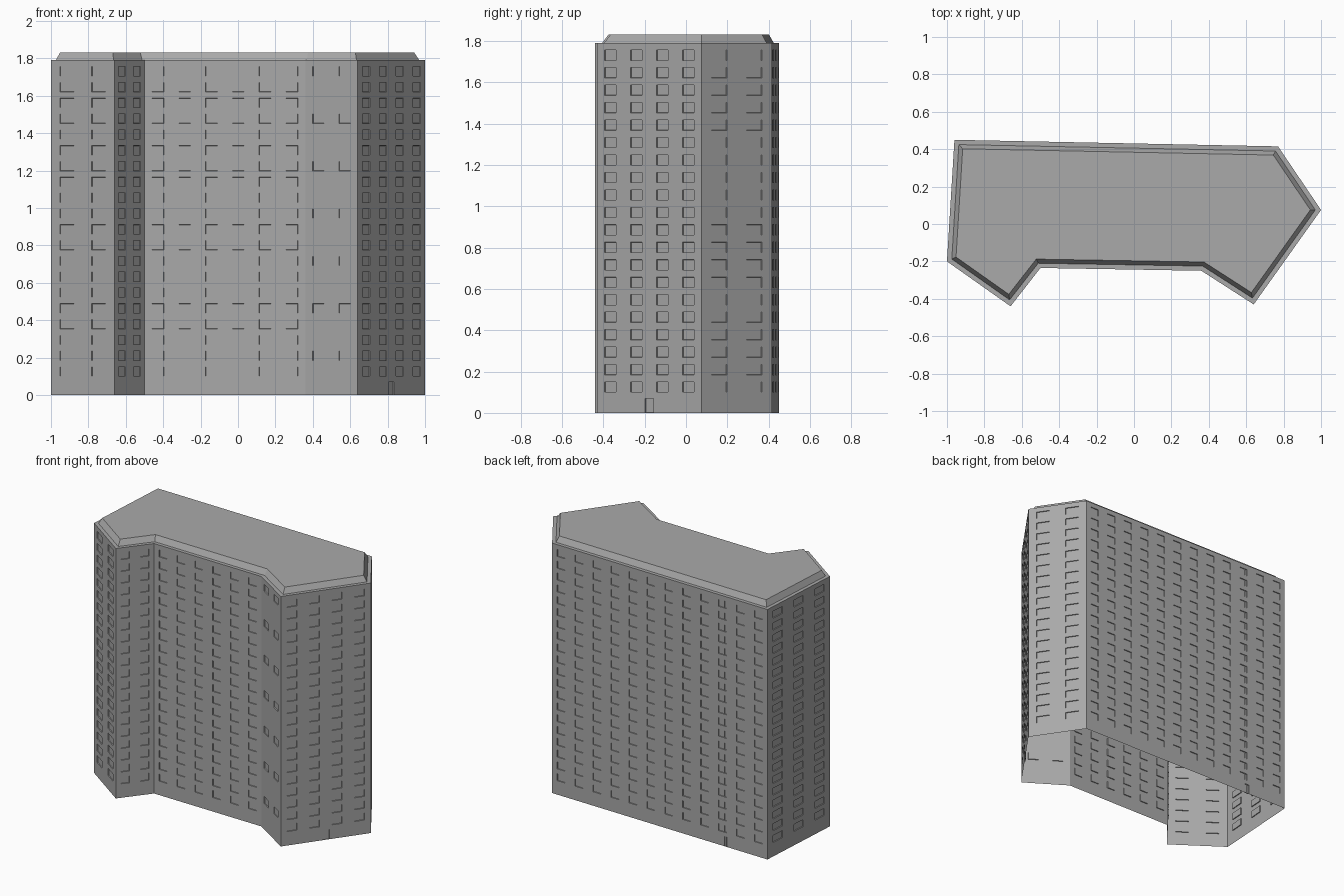
import bpy
import bmesh
from mathutils import Vector

cube = bpy.data.objects.get("Cube")
if cube:
    bpy.data.objects.remove(cube)

grey = bpy.data.materials.new("concrete_grey")
grey.use_nodes = True
grey.diffuse_color = (0.40, 0.40, 0.40, 1)
grey.node_tree.nodes["Principled BSDF"].inputs["Base Color"].default_value = (0.40, 0.40, 0.40, 1)

WALL_TOP = 1.79
FLOORS = 20
FLOOR_START, FLOOR_STEP, WINDOW_HEIGHT = 0.1, 0.0845, 0.05
DOOR_HEIGHT = 0.07

# Plan of the block, counter-clockwise from the left front wing
PLAN = [Vector(p) for p in (
    (-1, -0.2), (-0.66, -0.44), (-0.5, -0.235), (0.36, -0.25),
    (0.64, -0.43), (1, 0.075), (0.77, 0.415), (-0.96, 0.45))]

# Wall name, window columns, floors between window rows, door span along wall
WALLS = [
    ("wing_a_outer_wall", 2, 1, None),
    ("wing_a_inner_wall", 2, 1, None),
    ("front_wall", 6, 1, None),
    ("wing_b_inner_wall", 2, 3, None),
    ("wing_b_outer_wall", 4, 1, (0.46, 0.54)),
    ("back_corner_wall", 2, 1, None),
    ("back_wall", 12, 1, (0.80, 0.82)),
    ("end_wall", 3, 1, None),
]


def finish(name, bm):
    mesh = bpy.data.meshes.new(name)
    bm.to_mesh(mesh)
    bm.free()
    mesh.materials.append(grey)
    obj = bpy.data.objects.new(name, mesh)
    bpy.context.collection.objects.link(obj)
    return obj


def build_wall(name, start, end, columns, every, door):
    """A wall panel with shallow recessed windows and an optional door."""
    windows = [((c + 0.28) / columns, (c + 0.72) / columns) for c in range(columns)]
    rows = [(FLOOR_START + FLOOR_STEP * f, FLOOR_START + FLOOR_STEP * f + WINDOW_HEIGHT)
            for f in range(FLOORS) if every == 1 or f % every == 1]
    spans = windows + ([door] if door else [])
    us = sorted({0, 1, *(u for span in spans for u in span)})
    zs = sorted({0, DOOR_HEIGHT, WALL_TOP, *(z for row in rows for z in row)})

    bm = bmesh.new()
    grid = [[bm.verts.new((*start.lerp(end, u), z)) for u in us] for z in zs]
    openings = []
    for j in range(len(zs) - 1):
        for i in range(len(us) - 1):
            face = bm.faces.new((grid[j][i], grid[j][i + 1],
                                 grid[j + 1][i + 1], grid[j + 1][i]))
            u, z = (us[i] + us[i + 1]) / 2, (zs[j] + zs[j + 1]) / 2
            in_window = (any(a < u < b for a, b in windows)
                         and any(a < z < b for a, b in rows))
            in_door = door and door[0] < u < door[1] and z < DOOR_HEIGHT
            if in_window or in_door:
                openings.append(face)
    bm.normal_update()
    bmesh.ops.inset_individual(bm, faces=openings, thickness=0.001, depth=-0.006)
    return finish(name, bm)


for k, (name, columns, every, door) in enumerate(WALLS):
    build_wall(name, PLAN[k], PLAN[(k + 1) % len(PLAN)], columns, every, door)

# Roof: a flat ledge, then a sloped rim up to the flat top
bm = bmesh.new()
roof = bm.faces.new([bm.verts.new((p.x, p.y, WALL_TOP)) for p in PLAN])
bm.normal_update()
for thickness, rise in ((0.025, 0), (0.022, 0.04)):
    bmesh.ops.inset_region(bm, faces=[roof], thickness=thickness, depth=rise,
                           use_boundary=True, use_even_offset=True)
finish("roof", bm)
